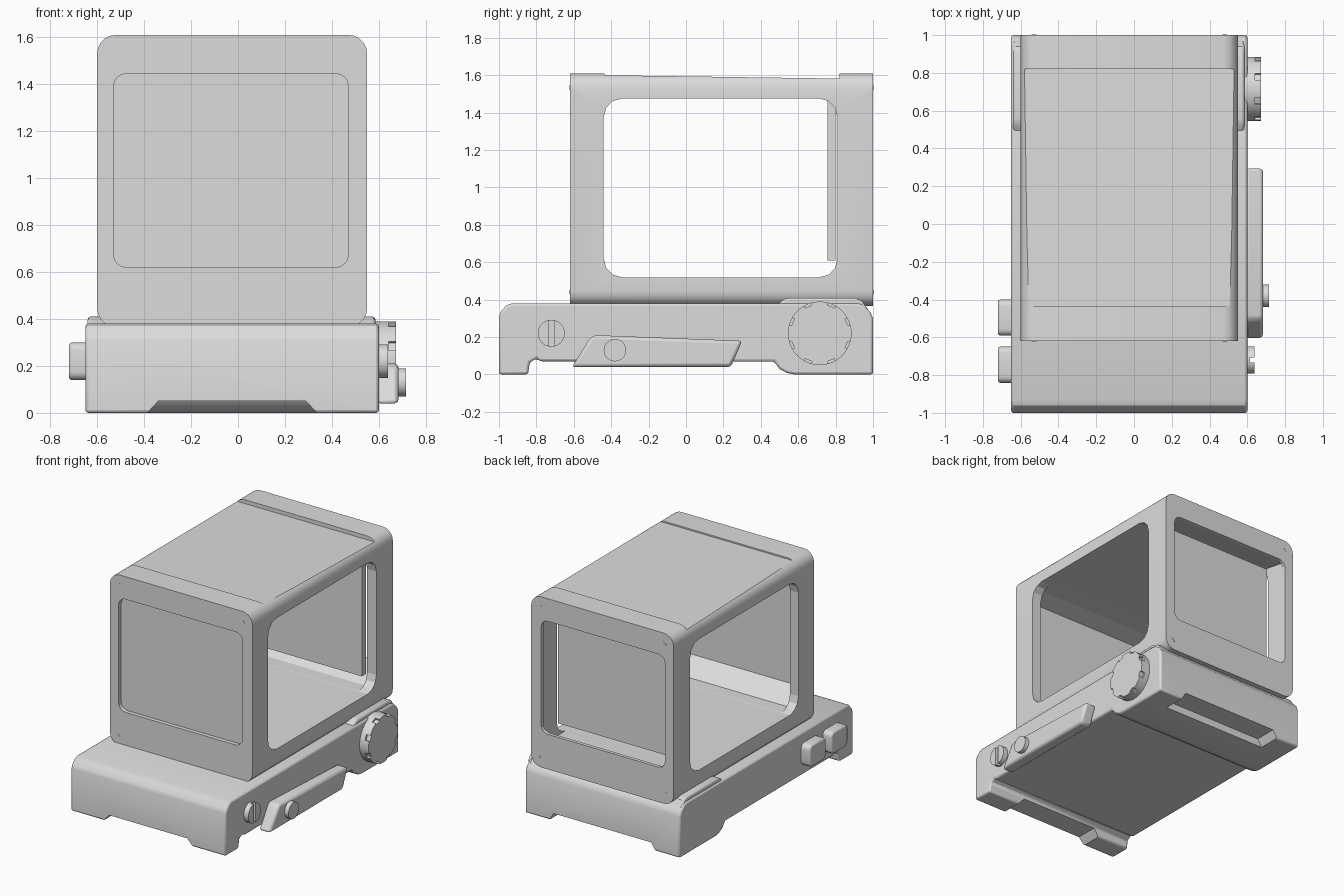
import bpy, bmesh, math
from mathutils import Matrix

if "Cube" in bpy.data.objects:
    bpy.data.objects.remove(bpy.data.objects["Cube"])

grey = bpy.data.materials.new("plain_grey")
grey.diffuse_color = (0.72, 0.72, 0.72, 1)
grey.use_nodes = True
grey.node_tree.nodes["Principled BSDF"].inputs["Base Color"].default_value = grey.diffuse_color


def finish(name, bm, bevel=0, segments=2, helper=False):
    bmesh.ops.recalc_face_normals(bm, faces=bm.faces)
    mesh = bpy.data.meshes.new(name)
    bm.to_mesh(mesh)
    bm.free()
    ob = bpy.data.objects.new(name, mesh)
    bpy.context.collection.objects.link(ob)
    mesh.materials.append(grey)
    if bevel:
        m = ob.modifiers.new("Bevel", 'BEVEL')
        m.width, m.segments, m.limit_method = bevel, segments, 'ANGLE'
        m.angle_limit = math.radians(35)
    if helper:
        ob.hide_render = True
        ob.hide_viewport = True
        ob.display_type = 'WIRE'
    return ob


def prism(name, pts, a, b, axis='x', **kw):
    """Extrude a 2D outline: (y, z) along x, or (x, z) along y."""
    place = {'x': lambda p, t: (t, p[0], p[1]), 'y': lambda p, t: (p[0], t, p[1])}[axis]
    bm = bmesh.new()
    lo = [bm.verts.new(place(p, a)) for p in pts]
    hi = [bm.verts.new(place(p, b)) for p in pts]
    bm.faces.new(lo)
    bm.faces.new(hi)
    for i in range(len(pts)):
        j = (i + 1) % len(pts)
        bm.faces.new((lo[i], lo[j], hi[j], hi[i]))
    return finish(name, bm, **kw)


def rounded(u0, u1, v0, v1, r, n=4):
    """Rounded rectangle outline."""
    out = []
    for k, (u, v) in enumerate([(u1 - r, v1 - r), (u0 + r, v1 - r), (u0 + r, v0 + r), (u1 - r, v0 + r)]):
        for i in range(n + 1):
            t = math.pi / 2 * (k + i / n)
            out.append((u + r * math.cos(t), v + r * math.sin(t)))
    return out


def block(name, centre, size, angle=0, axis='Z', **kw):
    """Box turned about one axis."""
    bm = bmesh.new()
    bmesh.ops.create_cube(bm, size=1, matrix=Matrix.Translation(centre)
                          @ Matrix.Rotation(angle, 4, axis) @ Matrix.Diagonal((*size, 1)))
    return finish(name, bm, **kw)


def disc(name, y, z, r, x0, x1, n=32, **kw):
    pts = [(y + r * math.cos(2 * math.pi * i / n), z + r * math.sin(2 * math.pi * i / n)) for i in range(n)]
    return prism(name, pts, x0, x1, **kw)


def cut(ob, *cutters):
    for c in cutters:
        m = ob.modifiers.new("Cut", 'BOOLEAN')
        m.operation, m.object, m.solver = 'DIFFERENCE', c, 'EXACT'


# base body: side profile with front and rear feet
base = prism("base_body", [
    (-1, 0), (-0.845, 0), (-0.835, 0.065), (-0.80, 0.085), (-0.78, 0.07), (0.47, 0.07), (0.50, 0.03), (0.54, 0.008),
    (0.58, 0), (1, 0), (1, 0.30), (0.985, 0.335), (0.95, 0.37), (0.92, 0.38),
    (-0.93, 0.38), (-0.96, 0.37), (-0.99, 0.335), (-1, 0.31)],
    -0.65, 0.60, bevel=0.022, segments=2)
cut(base,
    prism("front_notch_cutter", [(-0.395, -0.01), (0.345, -0.01), (0.29, 0.05), (-0.34, 0.05)],
          -1.1, -0.7, 'y', helper=True),
    prism("rear_notch_cutter", [(-0.46, -0.01), (0.41, -0.01), (0.37, 0.055), (-0.42, 0.055)],
          0.835, 1.1, 'y', helper=True))

# raised shoulder under the rear of the hood
prism("rear_shoulder", [(0.48, 0.37), (0.53, 0.405), (0.56, 0.41), (0.90, 0.41), (0.94, 0.395),
                        (0.985, 0.33), (0.985, 0.25), (0.50, 0.25)], -0.64, 0.585, bevel=0.012)

# hood: rounded shell, flared cavity inside, side and rear openings, thin front pane
window = rounded(-0.53, 0.47, 0.62, 1.445, 0.055)
hood = prism("hood", rounded(-0.60, 0.55, 0.365, 1.61, 0.08, 5), -0.62, 1.0, 'y')
cut(hood,
    prism("cavity_cutter", [(-0.575, 0.62), (-0.44, 0.52), (0.81, 0.52), (0.975, 0.62),
                            (0.975, 1.445), (0.81, 1.475), (-0.44, 1.475), (-0.575, 1.445)],
          -0.532, 0.476, helper=True),
    prism("side_opening_cutter", rounded(-0.44, 0.81, 0.519, 1.476, 0.10, 3), -1, 1, 'x', helper=True),
    prism("rear_opening_cutter", window, 0.9, 1.2, 'y', helper=True),
    prism("front_recess_cutter", window, -0.8, -0.59, 'y', helper=True),
    # sloping shallow step in the roof
    prism("roof_step_cutter", [(-0.435, 1.60), (0.82, 1.582), (0.82, 1.8), (-0.435, 1.8)], -1, 1, helper=True))

# rear lens slab
block("rear_lens", (-0.028, 0.778, 1.04), (1.0, 0.045, 0.86))

# corner pin slits on both ends of the hood
for y, end in ((-0.62, "front"), (1.0, "rear")):
    for sx in (-1, 1):
        for z, sz in ((1.535, 1), (0.44, -1)):
            block(end + "_corner_slit", (-0.025 + sx * 0.505, y, z), (0.032, 0.004, 0.004),
                  math.radians(45 * sx * sz), 'Y')

# slotted screw
screw = disc("slotted_screw", -0.72, 0.22, 0.072, 0.58, 0.638)
cut(screw, block("screw_slot_cutter", (0.66, -0.72, 0.22), (0.09, 0.026, 0.3), helper=True))

# locking lever with its push button
prism("lever", [(-0.61, 0.04), (-0.51, 0.20), (-0.48, 0.21), (0.30, 0.18), (0.24, 0.04)],
      0.59, 0.684, bevel=0.018, segments=2)
disc("lever_button", -0.38, 0.13, 0.06, 0.66, 0.716)

# large round cap with notched rim
cap = disc("round_cap", 0.715, 0.22, 0.17, 0.58, 0.672, n=48)
for i in range(8):
    t = math.pi * 2 * (i + 0.5) / 8
    cut(cap, block("cap_notch_cutter", (0.665, 0.715 + 0.17 * math.cos(t), 0.22 + 0.17 * math.sin(t)),
                   (0.05, 0.03, 0.04), t, 'X', helper=True))

# two push buttons on the left side
for y in (-0.745, -0.495):
    prism("side_button", rounded(y - 0.096, y + 0.096, 0.14, 0.30, 0.035), -0.72, -0.63, bevel=0.012)

# smooth shading with sharp edges kept
for ob in bpy.data.objects:
    ob.select_set(not ob.hide_render)
bpy.context.view_layer.objects.active = base
bpy.ops.object.shade_smooth_by_angle(angle=math.radians(30))
